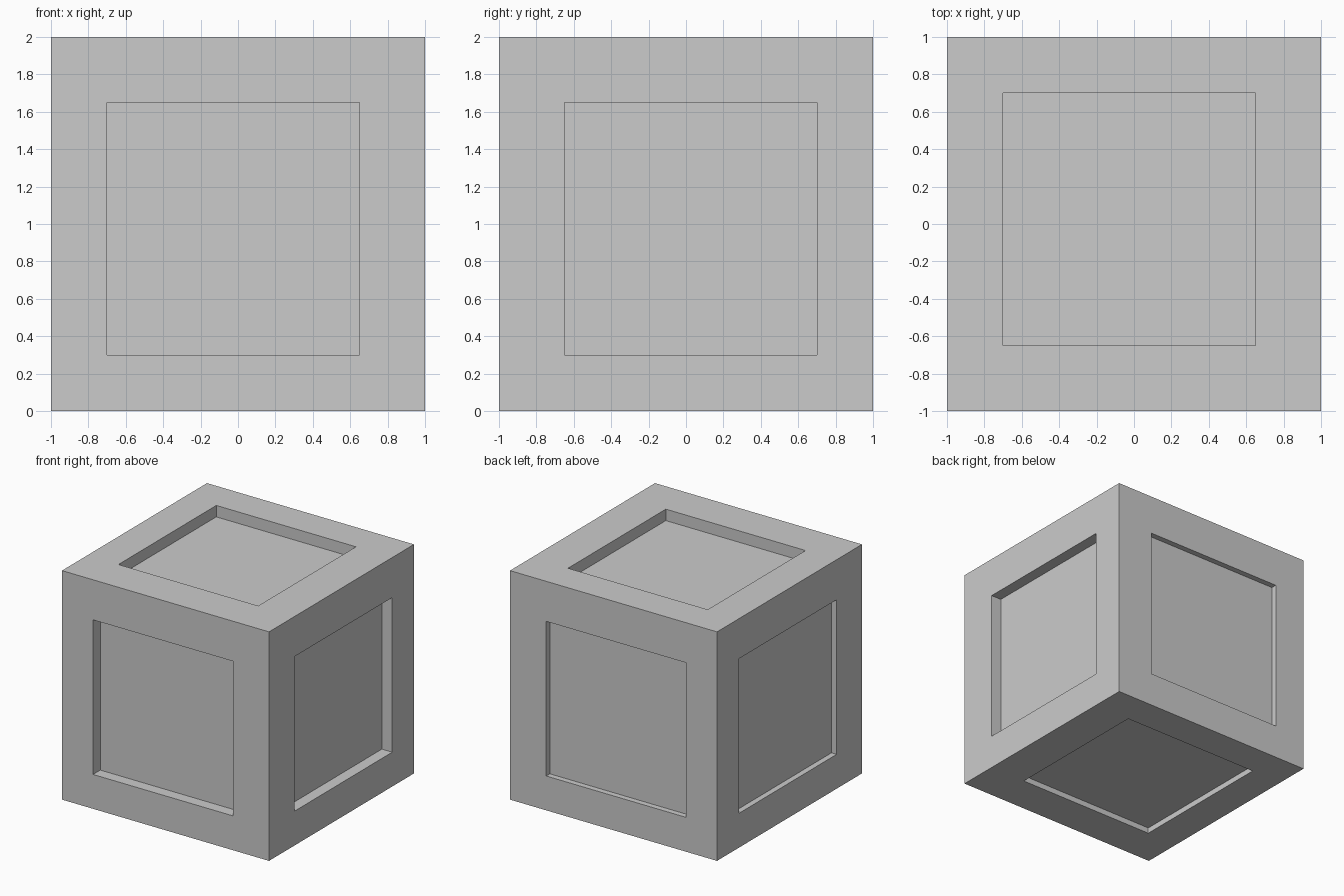
import bpy, bmesh
from mathutils import Vector

if "Cube" in bpy.data.objects:
    bpy.data.objects.remove(bpy.data.objects["Cube"])

WINDOW_INSET = 0.325                       # border around each panel
DEPTH = 0.075                              # mean panel depth
SHIFT = Vector((-0.025, 0.025, -0.025))    # panels sit slightly off-centre

bm = bmesh.new()
bmesh.ops.create_cube(bm, size=2)
bm.normal_update()

# Window outline on every side, slid within its own plane
panels = list(bm.faces)
bmesh.ops.inset_individual(bm, faces=panels, thickness=WINDOW_INSET, use_even_offset=True)
bm.normal_update()
for f in panels:
    n = f.normal.copy()
    bmesh.ops.translate(bm, verts=f.verts, vec=SHIFT - n * SHIFT.dot(n))

# Recessed panels: 0.10 deep on front, right and top, 0.05 on the others
panels = bmesh.ops.extrude_discrete_faces(bm, faces=panels)["faces"]
bm.normal_update()
for f in panels:
    n = f.normal.copy()
    bmesh.ops.translate(bm, verts=f.verts, vec=n * (SHIFT.dot(n) - DEPTH))

# Stand the crate on the floor
bmesh.ops.translate(bm, verts=bm.verts, vec=(0, 0, 1))
bmesh.ops.recalc_face_normals(bm, faces=bm.faces)

mesh = bpy.data.meshes.new("crate")
bm.to_mesh(mesh)
bm.free()
bpy.context.collection.objects.link(bpy.data.objects.new("crate", mesh))
